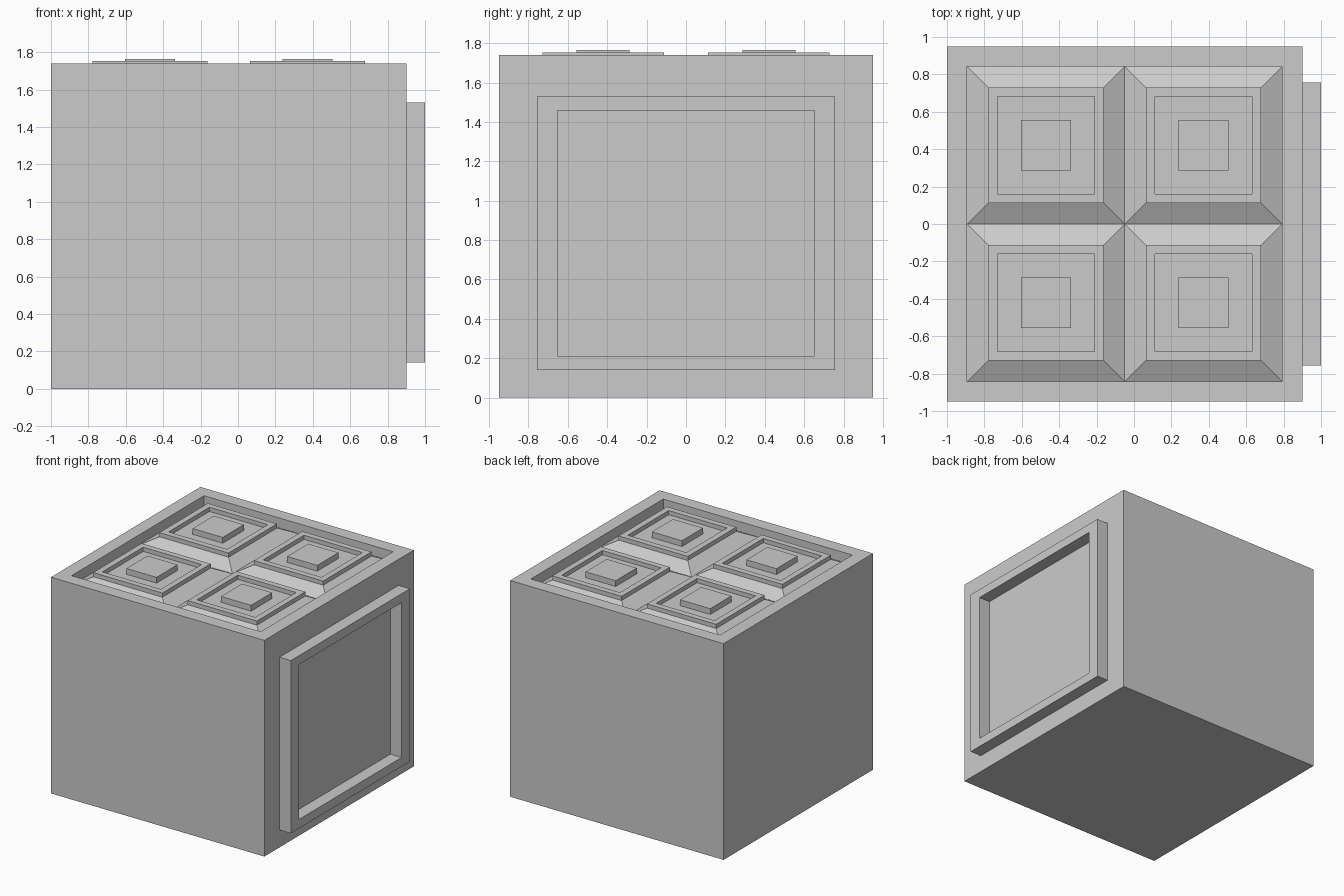
import bpy, bmesh

if "Cube" in bpy.data.objects:
    bpy.data.objects.remove(bpy.data.objects["Cube"])


def nested(name, rings, place, cap_start=False, cap_end=False):
    """Skin a series of rectangles (half_u, half_v, height); place maps u, v, h to xyz."""
    bm = bmesh.new()
    loops = []
    for hu, hv, h in rings:
        corners = [(-hu, -hv), (hu, -hv), (hu, hv), (-hu, hv)]
        loops.append([bm.verts.new(place(u, v, h)) for u, v in corners])
    for a, b in zip(loops, loops[1:]):
        for i in range(4):
            j = (i + 1) % 4
            bm.faces.new((a[i], a[j], b[j], b[i]))
    if cap_start:
        bm.faces.new(loops[0][::-1])
    if cap_end:
        bm.faces.new(loops[-1])
    mesh = bpy.data.meshes.new(name)
    bm.to_mesh(mesh)
    bm.free()
    obj = bpy.data.objects.new(name, mesh)
    bpy.context.collection.objects.link(obj)
    return obj


CX = -0.05                              # body centre in x
TOP, VALLEY, DECK = 1.74, 1.66, 1.718   # rim, valley and raised deck heights

# body block with a sunken top
nested("body", [(0.95, 0.95, 0), (0.95, 0.95, TOP), (0.842, 0.842, TOP), (0.842, 0.842, VALLEY)],
       lambda u, v, h: (CX + u, v, h), cap_start=True)

# four top tiles: sloped skirt, square border, centre block
tile = [(0.421, VALLEY), (0.308, DECK), (0.308, 1.752), (0.26, 1.752),
        (0.26, DECK), (0.134, DECK), (0.134, 1.765)]
for sx in (-1, 1):
    for sy in (-1, 1):
        nested("top_tile", [(r, r, z) for r, z in tile],
               lambda u, v, h: (CX + sx * 0.421 + u, sy * 0.421 + v, h), cap_end=True)

# raised frame on the right side (outer wall, front rim, inner wall)
frame = nested("side_frame", [(0.757, 0.695, 0.9), (0.757, 0.695, 1.0),
                              (0.652, 0.623, 1.0), (0.652, 0.623, 0.9)],
               lambda u, v, h: (h, u, 0.835 + v))
